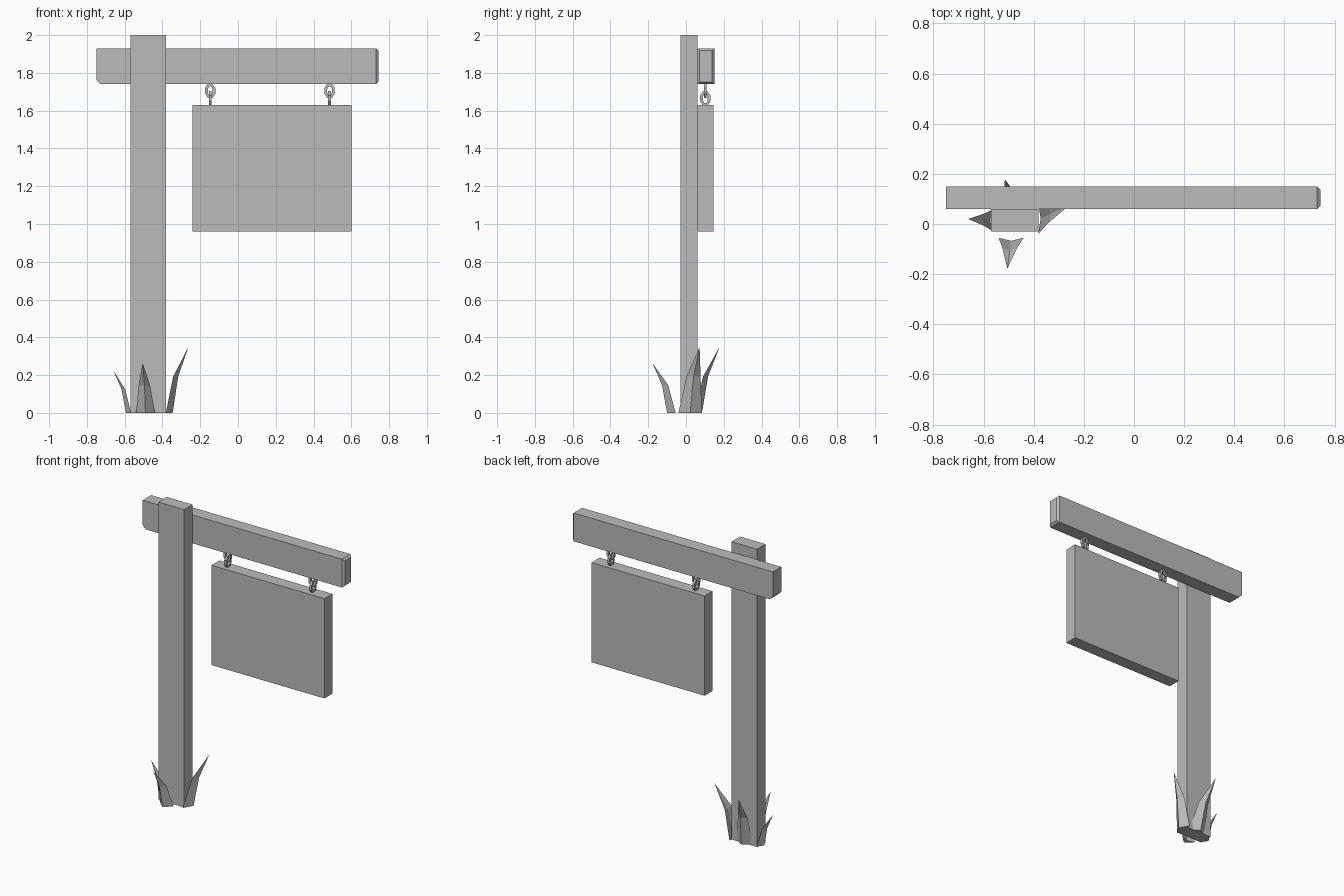
import bpy, bmesh, math
from mathutils import Vector, Matrix

if "Cube" in bpy.data.objects:
    bpy.data.objects.remove(bpy.data.objects["Cube"])

grey = bpy.data.materials.new("plain_grey")
grey.diffuse_color = (0.5, 0.5, 0.5, 1)
grey.use_nodes = True
grey.node_tree.nodes["Principled BSDF"].inputs["Base Color"].default_value = grey.diffuse_color


def finish(bm, name):
    bmesh.ops.recalc_face_normals(bm, faces=bm.faces)
    me = bpy.data.meshes.new(name)
    bm.to_mesh(me)
    bm.free()
    me.materials.append(grey)
    ob = bpy.data.objects.new(name, me)
    bpy.context.collection.objects.link(ob)
    return ob


def box(lo, hi):
    bm = bmesh.new()
    lo, hi = Vector(lo), Vector(hi)
    bmesh.ops.create_cube(bm, size=1, matrix=Matrix.Translation((lo + hi) / 2)
                          @ Matrix.Diagonal((hi - lo).to_4d()))
    return bm


# Post and hanging board
finish(box((-0.57, -0.03, 0), (-0.38, 0.06, 2)), "post")
finish(box((-0.24, 0.06, 0.96), (0.60, 0.145, 1.63)), "sign_board")

# Crossbeam: chamfered lower left edge, tapered right end
bm = box((-0.75, 0.06, 1.74), (0.73, 0.15, 1.93))
end = [f for f in bm.faces if f.normal.x > 0.9]
bmesh.ops.inset_region(bm, faces=end, thickness=0.018, depth=0)
bmesh.ops.translate(bm, verts=end[0].verts, vec=(0.014, 0, 0))
edge = [e for e in bm.edges if all(v.co.x < -0.7 and v.co.z < 1.75 for v in e.verts)]
bmesh.ops.bevel(bm, geom=edge, offset=0.023, segments=1, affect='EDGES')
finish(bm, "crossbeam")


# Chain links: low-poly rings, upper one facing front, lower one facing sideways
def link(name, loc, turn, sides=8, tube=4):
    bm = bmesh.new()
    rings = []
    for i in range(sides):
        a = 2 * math.pi * (i + 0.5) / sides
        ring = []
        for j in range(tube):
            b = 2 * math.pi * (j + 0.5) / tube
            k = 0.011 * math.cos(b)
            p = Vector(((0.0215 + k) * math.cos(a), 0.011 * math.sin(b),
                        (0.034 + k) * math.sin(a)))
            ring.append(bm.verts.new(Matrix.Rotation(turn, 3, 'Z') @ p + Vector(loc)))
        rings.append(ring)
    for i in range(sides):
        r, s = rings[i], rings[(i + 1) % sides]
        for j in range(tube):
            k = (j + 1) % tube
            bm.faces.new((r[j], r[k], s[k], s[j]))
    finish(bm, name)


for side, x in (("left", -0.147), ("right", 0.485)):
    link(side + "_upper_link", (x, 0.102, 1.705), 0)
    link(side + "_lower_link", (x, 0.102, 1.665), math.pi / 2)


# Grass blades: creased, bent outward and pointed
def blade(name, base, out, half, tip, depth):
    base, out, tip = Vector(base), Vector(out), Vector(tip)
    side = Vector((-out.y, out.x, 0))
    bm = bmesh.new()
    rings = []
    for t, bend, w in ((0, 0, 1), (0.55, 0.36, 0.6)):
        c = base.lerp(tip, bend)
        c.z = tip.z * t
        pts = (c + side * half * w - out * depth * 0.5, c + out * depth * w,
               c - side * half * w - out * depth * 0.5, c - out * depth * 0.1)
        rings.append([bm.verts.new(p) for p in pts])
    top = bm.verts.new(tip)
    bm.faces.new(rings[0])
    for i in range(4):
        k = (i + 1) % 4
        bm.faces.new((rings[0][i], rings[0][k], rings[1][k], rings[1][i]))
        bm.faces.new((rings[1][i], rings[1][k], top))
    finish(bm, name)


blade("grass_front", (-0.49, -0.07, 0), (0, -1, 0), 0.05, (-0.505, -0.178, 0.265), 0.03)
blade("grass_left", (-0.575, 0.015, 0), (-1, 0, 0), 0.042, (-0.66, 0.02, 0.225), 0.018)
blade("grass_right", (-0.37, 0.022, 0), (1, 0, 0), 0.062, (-0.262, 0.072, 0.35), 0.024)
blade("grass_back", (-0.47, 0.06, 0), (0, 1, 0), 0.06, (-0.515, 0.178, 0.35), 0.024)
